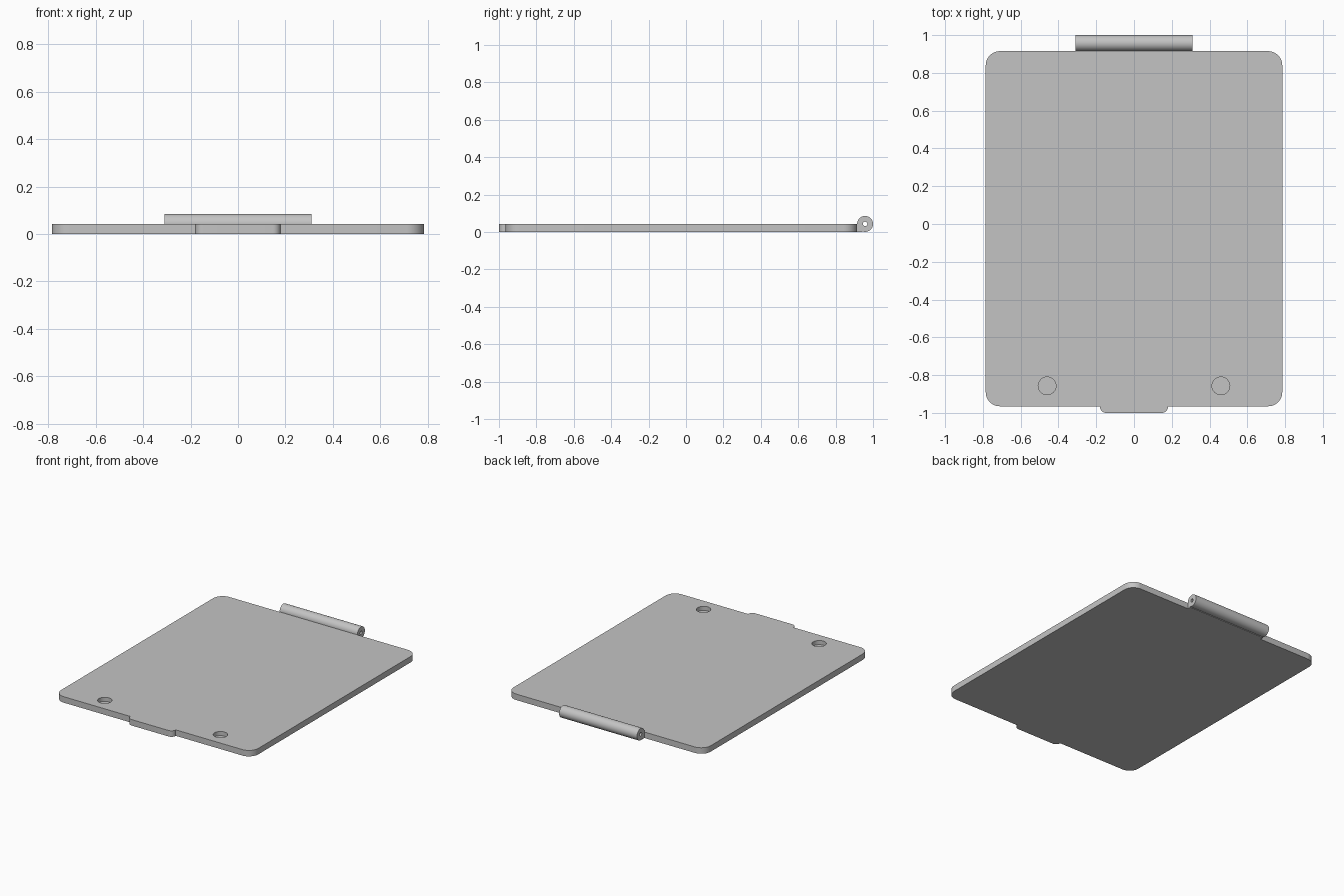
import bpy, bmesh, math
from mathutils import Matrix

if "Cube" in bpy.data.objects:
    bpy.data.objects.remove(bpy.data.objects["Cube"])

grey = bpy.data.materials.new("light grey")
grey.diffuse_color = (0.55, 0.55, 0.55, 1)
grey.use_nodes = True
grey.node_tree.nodes["Principled BSDF"].inputs["Base Color"].default_value = grey.diffuse_color

T = 0.043            # plate thickness
FRONT, BACK, HALF = -0.965, 0.915, 0.785


def add_object(name, bm, smooth=True):
    bmesh.ops.recalc_face_normals(bm, faces=bm.faces)
    mesh = bpy.data.meshes.new(name)
    bm.to_mesh(mesh)
    bm.free()
    ob = bpy.data.objects.new(name, mesh)
    bpy.context.collection.objects.link(ob)
    mesh.materials.append(grey)
    if smooth:
        bpy.ops.object.select_all(action='DESELECT')
        ob.select_set(True)
        bpy.context.view_layer.objects.active = ob
        bpy.ops.object.shade_smooth_by_angle(angle=math.radians(30))
    return ob


def arc(cx, cy, r, start, steps=12):
    """Quarter circle, counter-clockwise from the start angle in degrees."""
    angles = [math.radians(start + 90 * i / steps) for i in range(steps + 1)]
    return [(cx + r * math.cos(a), cy + r * math.sin(a)) for a in angles]


def cut(target, cutter):
    cutter.hide_render = True
    cutter.hide_set(True)
    mod = target.modifiers.new("cut", 'BOOLEAN')
    mod.operation, mod.solver, mod.object = 'DIFFERENCE', 'EXACT', cutter


# Plate: rounded outline with a thumb tab at the front
R, TAB, TR = 0.075, 0.18, 0.033
right = (arc(TAB - TR, -1 + TR, TR, 270) + [(TAB, FRONT)]
         + arc(HALF - R, FRONT + R, R, 270) + arc(HALF - R, BACK - R, R, 0))
outline = right + [(-x, y) for x, y in reversed(right)]
bm = bmesh.new()
face = bm.faces.new([bm.verts.new((x, y, 0)) for x, y in outline])
top = bmesh.ops.extrude_face_region(bm, geom=[face])["geom"]
bmesh.ops.translate(bm, vec=(0, 0, T), verts=[v for v in top if isinstance(v, bmesh.types.BMVert)])
plate = add_object("plate", bm)

# Two blind round recesses near the front
bm = bmesh.new()
for x in (-0.46, 0.46):
    bmesh.ops.create_cone(bm, cap_ends=True, segments=48, radius1=0.047, radius2=0.047,
                          depth=0.1, matrix=Matrix.Translation((x, -0.857, 0.05 + 0.013)))
cut(plate, add_object("recess_cutter", bm))

# Hinge barrel: hollow tube along x
bm = bmesh.new()
N, L = 48, 0.31
rings = []
for r, x in ((0.0425, -L), (0.0425, L), (0.012, L), (0.012, -L)):
    rings.append([bm.verts.new((x, 0.9575 + r * math.cos(2 * math.pi * i / N),
                                T + r * math.sin(2 * math.pi * i / N))) for i in range(N)])
for a, b in zip(rings, rings[1:] + rings[:1]):
    for i in range(N):
        j = (i + 1) % N
        bm.faces.new((a[i], a[j], b[j], b[i]))
add_object("hinge_barrel", bm)

# Web joining the barrel to the plate
bm = bmesh.new()
bmesh.ops.create_cube(bm, size=1, matrix=Matrix.Translation((0, 0.925, T / 2))
                      @ Matrix.Diagonal((2 * L, 0.03, T, 1)))
add_object("hinge_web", bm, smooth=False)
